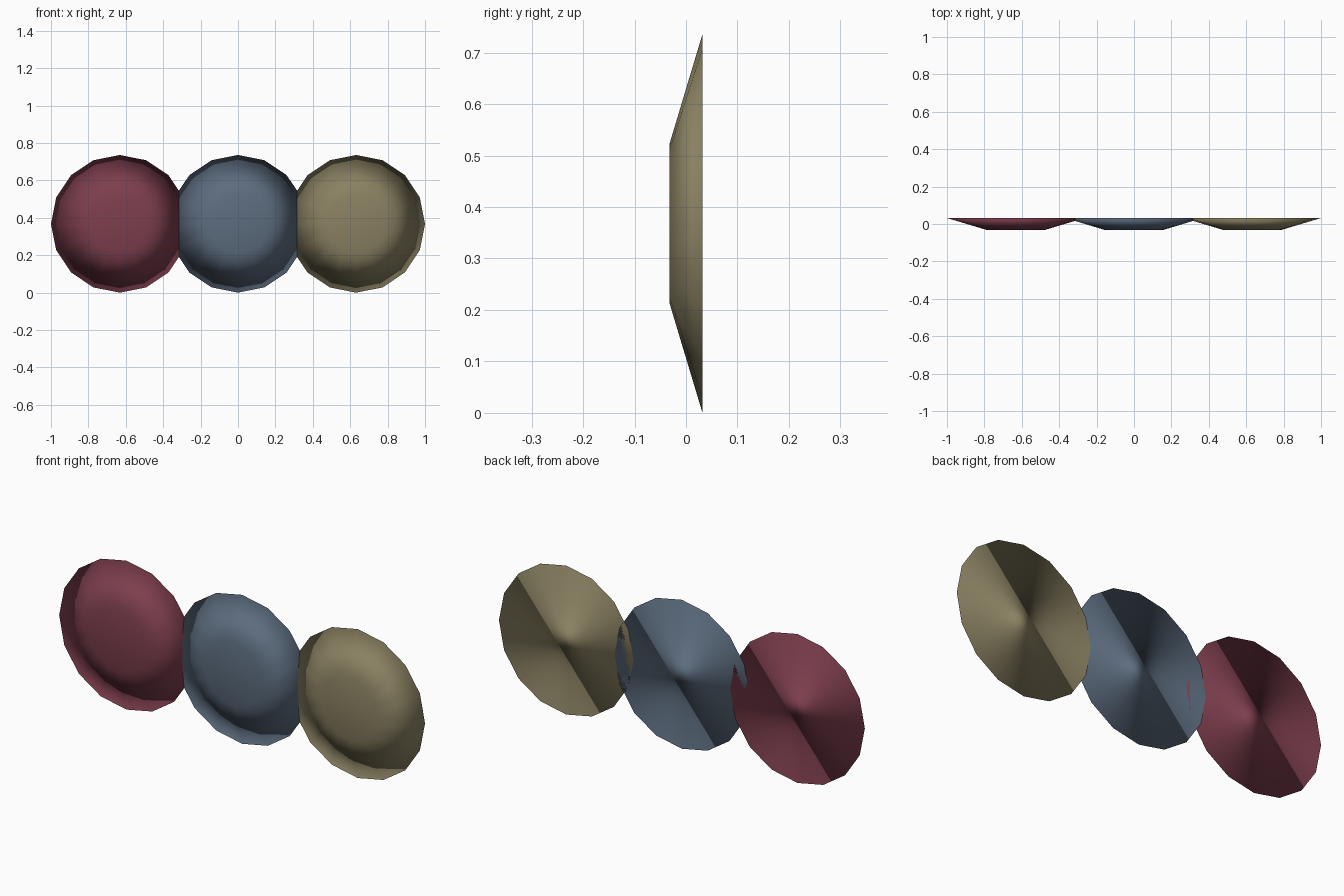
import bpy
import bmesh
from math import radians
from mathutils import Matrix

cube = bpy.data.objects.get("Cube")
if cube:
    bpy.data.objects.remove(cube, do_unlink=True)

RIM, FACE, DEPTH = 0.368, 0.155, 0.064
SPACING = 0.632


def srgb(*channels):
    """Convert 0-255 display values to a linear colour."""
    values = [c / 255 for c in channels]
    return [((c + 0.055) / 1.055) ** 2.4 for c in values] + [1.0]


def make_material(name, colour):
    mat = bpy.data.materials.new(name)
    mat.use_nodes = True
    mat.diffuse_color = colour
    mat.node_tree.nodes["Principled BSDF"].inputs["Base Color"].default_value = colour
    return mat


def make_disc(name, x, mat):
    """A shallow sixteen-sided button: wide flat back, narrower front face."""
    bm = bmesh.new()
    placement = Matrix.Translation((x, 0, RIM)) @ Matrix.Rotation(radians(90), 4, "X")
    bmesh.ops.create_cone(bm, cap_ends=True, cap_tris=False, segments=16,
                          radius1=RIM, radius2=FACE, depth=DEPTH, matrix=placement)
    # Smooth shading runs over every edge, including the rim
    for face in bm.faces:
        face.smooth = True
    mesh = bpy.data.meshes.new(name)
    bm.to_mesh(mesh)
    bm.free()
    mesh.materials.append(mat)
    obj = bpy.data.objects.new(name, mesh)
    bpy.context.collection.objects.link(obj)


# Three overlapping discs in a row
make_disc("right_disc", -SPACING, make_material("dark red", srgb(125, 62, 77)))
make_disc("middle_disc", 0, make_material("slate blue", srgb(92, 108, 126)))
make_disc("left_disc", SPACING, make_material("olive tan", srgb(138, 129, 98)))
